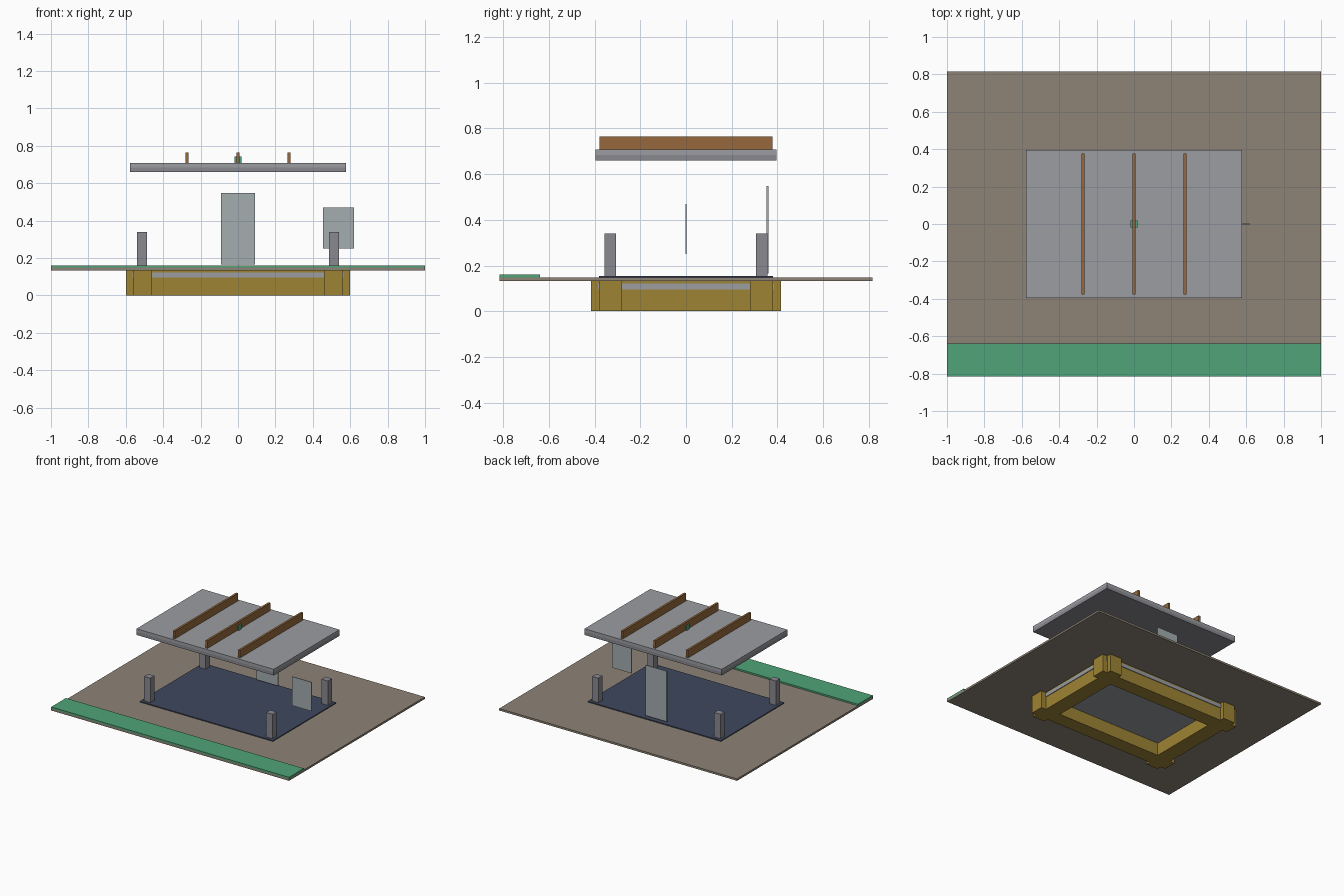
import bpy

if "Cube" in bpy.data.objects:
    bpy.data.objects.remove(bpy.data.objects["Cube"])


def material(name, rgb):
    m = bpy.data.materials.new(name)
    m.diffuse_color = (*rgb, 1)
    m.use_nodes = True
    m.node_tree.nodes["Principled BSDF"].inputs["Base Color"].default_value = m.diffuse_color
    return m


GOLD = material("ochre_timber", (0.34, 0.23, 0.035))
EARTH = material("earth", (0.27, 0.23, 0.18))
GREEN = material("green", (0.08, 0.37, 0.19))
NAVY = material("dark_floor", (0.05, 0.065, 0.11))
BROWN = material("brown_wood", (0.31, 0.14, 0.045))
GLASS = material("pale_panel", (0.37, 0.42, 0.43))
STEEL = material("steel_grey", (0.25, 0.25, 0.28))
ROOF = material("roof_grey", (0.33, 0.34, 0.36))


def box(name, x, y, z, mat=None):
    """Box from (min, max) ranges along each axis."""
    r = (x, y, z)
    pts = [(x[i], y[j], z[k]) for i in (0, 1) for j in (0, 1) for k in (0, 1)]
    faces = [(0, 1, 3, 2), (4, 6, 7, 5), (0, 4, 5, 1),
             (2, 3, 7, 6), (0, 2, 6, 4), (1, 5, 7, 3)]
    return mesh(name, pts, faces, mat)


def mesh(name, pts, faces, mat):
    me = bpy.data.meshes.new(name)
    me.from_pydata(pts, [], faces)
    ob = bpy.data.objects.new(name, me)
    bpy.context.collection.objects.link(ob)
    if mat:
        me.materials.append(mat)
    return ob


def span(s, a, b):
    """Range a..b mirrored to side s."""
    return tuple(sorted((s * a, s * b)))


# Foundation ring beam
for s, side in ((-1, "front"), (1, "back")):
    box(f"foundation_beam_{side}", (-0.56, 0.56), span(s, 0.27, 0.38), (0, 0.133), GOLD)
for s, side in ((-1, "left"), (1, "right")):
    box(f"foundation_beam_{side}", span(s, 0.44, 0.56), (-0.27, 0.27), (0, 0.133), GOLD)

# Corner buttresses and posts
for sx, a in ((-1, "left"), (1, "right")):
    for sy, b in ((-1, "front"), (1, "back")):
        box(f"buttress_y_{b}_{a}", span(sx, 0.46, 0.56), span(sy, 0.38, 0.415), (0, 0.133), GOLD)
        box(f"buttress_x_{b}_{a}", span(sx, 0.56, 0.60), span(sy, 0.28, 0.38), (0, 0.133), GOLD)
        box(f"post_{b}_{a}", span(sx, 0.487, 0.54), span(sy, 0.307, 0.357), (0.15, 0.34), STEEL)

# Slab through the foundation, ground sheet, front strip and floor
box("foundation_slab", (-0.565, 0.565), (-0.385, 0.385), (0.096, 0.122), ROOF)
box("ground_sheet", (-1, 1), (-0.815, 0.815), (0.133, 0.148), EARTH)
box("front_strip", (-1, 1), (-0.815, -0.638), (0.148, 0.16), GREEN)
box("floor", (-0.56, 0.56), (-0.38, 0.38), (0.148, 0.155), NAVY)

# Upright panels
box("door_panel", (-0.09, 0.09), (0.352, 0.36), (0.165, 0.548), GLASS)
box("window_panel", (0.455, 0.62), (-0.003, 0.003), (0.25, 0.47), GLASS)

# Raised roof: two layers, battens and centre marker
box("roof_lower_layer", (-0.577, 0.577), (-0.395, 0.395), (0.66, 0.684), STEEL)
box("roof_upper_layer", (-0.577, 0.577), (-0.395, 0.395), (0.684, 0.707), ROOF)
for i in (-1, 0, 1):
    box(f"roof_batten_{i + 2}", (i * 0.273 - 0.008, i * 0.273 + 0.008),
        (-0.378, 0.378), (0.707, 0.765), BROWN)
box("roof_marker", (-0.018, 0.018), (-0.018, 0.018), (0.707, 0.742), GREEN)
